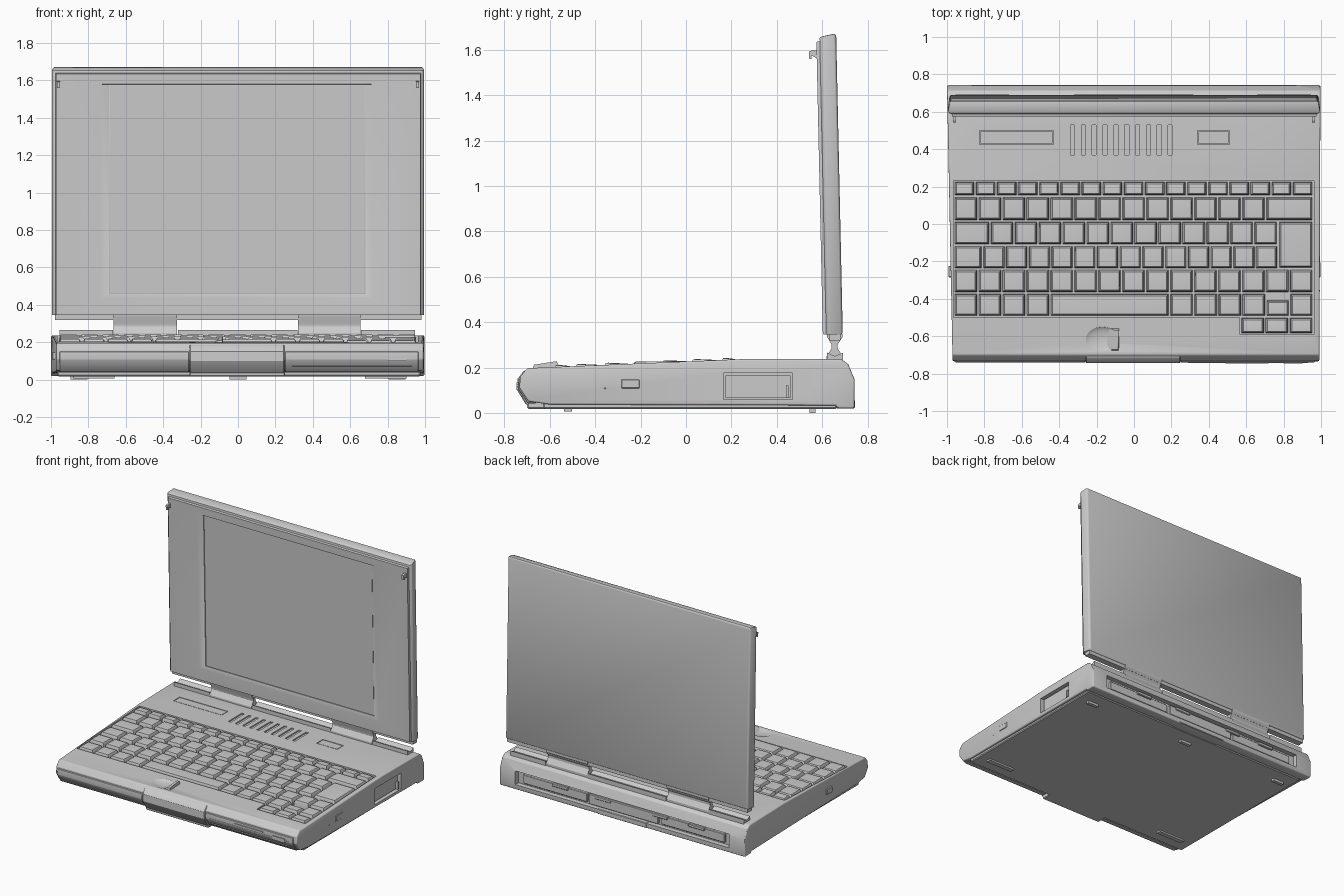
import bpy, bmesh, math
from mathutils import Vector


def loft(name, groups):
    """One object from several capped lofts; each loft is a list of equal loops."""
    bm = bmesh.new()
    for loops in groups:
        rings = [[bm.verts.new(p) for p in lp] for lp in loops]
        n = len(rings[0])
        for a, b in zip(rings, rings[1:]):
            for i in range(n):
                bm.faces.new((a[i], a[(i + 1) % n], b[(i + 1) % n], b[i]))
        bm.faces.new(rings[0])
        bm.faces.new(rings[-1])
    bmesh.ops.recalc_face_normals(bm, faces=bm.faces)
    me = bpy.data.meshes.new(name)
    bm.to_mesh(me)
    bm.free()
    ob = bpy.data.objects.new(name, me)
    bpy.context.collection.objects.link(ob)
    return ob


def rect(x0, x1, y0, y1, z):
    return [(x0, y0, z), (x1, y0, z), (x1, y1, z), (x0, y1, z)]


def frect(x0, x1, z0, z1, y):
    return [(x0, y, z0), (x1, y, z0), (x1, y, z1), (x0, y, z1)]


def box(name, *b):
    return loft(name, [[rect(*d[:4], d[4]), rect(*d[:4], d[5])] for d in b])


def prism(name, prof, *spans):
    return loft(name, [[[(x, y, z) for y, z in prof] for x in s] for s in spans])


def finish(ob, bevel=0, seg=2, cutters=(), angle=30):
    if bevel:
        m = ob.modifiers.new("bevel", 'BEVEL')
        m.width, m.segments, m.limit_method = bevel, seg, 'ANGLE'
        m.angle_limit = math.radians(35)
    for c in cutters:
        m = ob.modifiers.new("cut", 'BOOLEAN')
        m.operation, m.object, m.solver = 'DIFFERENCE', c, 'EXACT'
        c.hide_render = True
    bpy.ops.object.select_all(action='DESELECT')
    ob.select_set(True)
    bpy.context.view_layer.objects.active = ob
    bpy.ops.object.convert(target='MESH')
    bpy.ops.object.shade_smooth_by_angle(angle=math.radians(angle))
    for c in cutters:
        bpy.data.objects.remove(c)
    return ob


def top(y):
    """Height of the base's upper surface."""
    return min(0.237, 0.197 + 0.040 * (y + 0.70) / 0.95)


# ---- base shell, tapering toward the front on the left
prof = [(-0.60, 0.037), (-0.695, 0.05), (-0.735, 0.11), (-0.73, 0.16), (-0.70, 0.197),
        (0.25, 0.237), (0.685, 0.237), (0.715, 0.215), (0.742, 0.15), (0.742, 0.02), (0.67, 0.02), (0.66, 0.033)]
base = loft("base_shell", [[
    [(-1.0 + 0.03 * (0.742 - y) / 1.47, y, z) for y, z in prof],
    [(0.997 - 0.006 * (0.742 - y) / 1.47, y, z) for y, z in prof]]])


def well(x0, x1, y0, y1):
    lo = [(x, y, top(y) - 0.04) for x, y in ((x0, y0), (x1, y0), (x1, y1), (x0, y1))]
    return loft("well_cut", [[lo, [(x, y, 0.35) for x, y, z in lo]]])


cuts = [well(-0.966, 0.962, -0.50, 0.233), well(0.567, 0.962, -0.592, -0.49),
        box("side_bay_cut", (0.965, 1.1, 0.165, 0.47, 0.058, 0.175)),
        box("rear_bay_cut", (-0.87, 0.87, 0.705, 0.8, 0.055, 0.155)),
        box("lid_label_cut", (-0.825, -0.43, 0.425, 0.50, 0.227, 0.3),
            (0.34, 0.51, 0.425, 0.50, 0.227, 0.3))]
# slanted speaker slots
cuts.append(loft("slot_cut", [[
    [(x + dx, y, z) for dx, y in ((0, 0.37), (0.022, 0.37), (0.022, 0.53), (0, 0.53))]
    for z in (0.228, 0.3)] for x in [-0.34 + 0.058 * i for i in range(10)]]))
# thumb hollow in the palm rest
bpy.ops.mesh.primitive_uv_sphere_add(segments=24, ring_count=12, location=(-0.17, -0.62, 0.212))
dip = bpy.context.object
dip.scale = (0.10, 0.075, 0.025)
cuts.append(dip)
finish(base, 0.02, 3, cuts)

finish(box("status_windows", (-0.82, -0.435, 0.43, 0.495, 0.22, 0.236),
           (0.345, 0.505, 0.43, 0.495, 0.22, 0.236)))
finish(loft("lid_release", [[rect(-0.15, -0.08, -0.68, -0.55, 0.185),
                             [(-0.11, -0.67, 0.208), (-0.085, -0.67, 0.212),
                              (-0.08, -0.57, 0.228), (-0.10, -0.57, 0.225)]]]))

# ---- underside
finish(box("bottom_plate", (-0.965, 0.975, -0.63, 0.665, 0.018, 0.045)), 0.006, 1)
finish(box("feet", *[(x - 0.1 * (y < 0), x + 0.1 * (y < 0) + 0.02, y - 0.018, y + 0.018, 0.006 * (y < 0), 0.03)
                     for x in (-0.78, 0.78) for y in (-0.52,)],
           *[(x - 0.045, x + 0.045, 0.545, 0.57, 0.0, 0.03) for x in (-0.85, 0.0, 0.85)]))

# ---- front panels following the nose profile
nose = [(-0.66, 0.042), (-0.698, 0.042), (-0.742, 0.108), (-0.738, 0.15), (-0.66, 0.15)]
finish(prism("front_panels", nose, (-0.955, -0.262), (0.252, 0.965)), 0.003, 1)
bulge = [(-0.66, 0.03), (-0.705, 0.036), (-0.744, 0.10), (-0.742, 0.15), (-0.715, 0.186), (-0.66, 0.19)]
finish(prism("front_centre", bulge, (-0.258, 0.248)), 0.004, 1)
finish(box("front_lip", (-0.26, 0.25, -0.70, -0.60, 0.018, 0.05)), 0.005, 1)
finish(box("disk_slot", (0.29, 0.93, -0.744, -0.70, 0.112, 0.116), (0.49, 0.72, -0.746, -0.70, 0.123, 0.134),
           (0.80, 0.90, -0.746, -0.70, 0.10, 0.128), (0.29, 0.93, -0.728, -0.68, 0.07, 0.074)))

# ---- side and rear details
finish(box("side_bay_door", (0.95, 0.975, 0.175, 0.46, 0.065, 0.165), (0.95, 0.993, 0.44, 0.452, 0.065, 0.12)))
finish(box("side_buttons", (0.98, 0.998, -0.285, -0.205, 0.108, 0.148),
           (-0.993, -0.96, -0.285, -0.225, 0.108, 0.148), (0.98, 0.995, -0.362, -0.352, 0.105, 0.112)), 0.003, 1)
finish(box("rear_port_covers", (-0.82, -0.30, 0.69, 0.722, 0.07, 0.135), (-0.28, 0.28, 0.69, 0.728, 0.065, 0.14),
           (0.30, 0.82, 0.69, 0.722, 0.07, 0.135),
           *[(x, x + 0.13, 0.70, 0.735, 0.118, 0.142) for x in (-0.66, -0.36, 0.1, 0.45)]), 0.004, 1)
finish(box("rear_lip", (-0.86, 0.86, 0.66, 0.742, 0.025, 0.052), (-0.2, 0.2, 0.66, 0.744, 0.02, 0.058)), 0.004, 1)


# ---- keyboard
def key(x0, x1, y0, y1):
    g = 0.005
    x0, x1, y0, y1 = x0 + g, x1 - g, y0 + g, y1 - g
    loops = []
    for ins, h0, h1 in ((0, -0.038, -0.038), (0.003, -0.006, -0.008), (0.010, 0.008, 0.001), (0.022, 0.010, 0.001)):
        a, b = y0 + ins * 0.9, y1 - ins
        za, zb = top(y0) + h0, top(y1) + h1
        loops.append([(x0 + ins, a, za), (x1 - ins, a, za), (x1 - ins, b, zb), (x0 + ins, b, zb)])
    return loops


rows = {
    "function_keys": (0.150, 0.230, [(-0.963, 0.958, 17)]),
    "number_keys": (0.017, 0.146, [(-0.963, 0.703, 13), (0.703, 0.958, 1)]),
    "upper_letter_keys": (-0.112, 0.015, [(-0.963, -0.77, 1), (-0.77, 0.768, 12)]),
    "return_key": (-0.238, 0.015, [(0.772, 0.958, 1)]),
    "middle_letter_keys": (-0.240, -0.114, [(-0.963, -0.81, 1), (-0.81, 0.77, 13)]),
    "lower_letter_keys": (-0.368, -0.242, [(-0.963, 0.958, 15)]),
    "space_row_keys": (-0.495, -0.370, [(-0.963, -0.45, 4), (-0.45, 0.19, 1), (0.19, 0.705, 4), (0.832, 0.958, 1)]),
    "up_arrow_key": (-0.495, -0.405, [(0.705, 0.832, 1)]),
    "arrow_keys": (-0.588, -0.497, [(0.570, 0.958, 3)]),
}
for name, (y0, y1, segs) in rows.items():
    keys = []
    for a, b, n in segs:
        w = (b - a) / n
        keys += [key(a + i * w, a + (i + 1) * w, y0, y1) for i in range(n)]
    finish(loft(name, keys), angle=50)

# ---- hinges and the raised strips between them
waist = [(0.62, 0.22), (0.69, 0.22), (0.69, 0.25), (0.668, 0.285), (0.668, 0.30), (0.69, 0.335), (0.69, 0.35),
         (0.622, 0.35), (0.622, 0.335), (0.642, 0.30), (0.642, 0.285), (0.62, 0.25)]
finish(prism("hinges", waist, (-0.665, -0.325), (0.32, 0.655)))
strip = [(0.622, 0.22), (0.692, 0.22), (0.692, 0.265), (0.655, 0.25), (0.622, 0.266)]
finish(prism("hinge_strips", strip, (-0.955, -0.668), (-0.322, 0.317), (0.658, 0.945)))


# ---- lid, built upright then leaned forward
def lean(ob):
    for v in ob.data.vertices:
        v.co.y -= 0.022 * (v.co.z - 0.345)


shell = loft("lid_shell", [[frect(-0.985, 0.985, 0.345, 1.655, 0.618), frect(-0.995, 0.995, 0.345, 1.66, 0.632),
                            frect(-0.985, 0.985, 0.345, 1.672, 0.685), frect(-0.975, 0.975, 0.355, 1.662, 0.691)]])
bezel = loft("lid_bezel", [[frect(-0.972, 0.975, 0.347, 1.635, 0.603), frect(-0.976, 0.979, 0.345, 1.64, 0.622)]])
opening = loft("screen_cut", [[frect(-0.754, 0.739, 0.428, 1.581, 0.600), frect(-0.69, 0.682, 0.458, 1.578, 0.612),
                               frect(-0.69, 0.682, 0.458, 1.578, 0.66)]])
foot = loft("lid_bottom_strip", [[frect(-0.978, 0.98, 0.318, 0.36, 0.632), frect(-0.978, 0.98, 0.318, 0.36, 0.68)]])
screen = loft("screen", [[frect(-0.685, 0.677, 0.463, 1.573, 0.616), frect(-0.685, 0.677, 0.463, 1.573, 0.64)]])
hook_prof = [(0.61, 1.56), (0.58, 1.575), (0.58, 1.56), (0.57, 1.56), (0.57, 1.592), (0.58, 1.597), (0.61, 1.597)]
hooks = prism("lid_hooks", hook_prof, (-0.968, -0.952), (0.952, 0.968))
finish(bezel, 0, 1, [opening])
finish(shell, 0.004, 2)
for ob in (bezel, shell, foot, screen, hooks):
    lean(ob)
